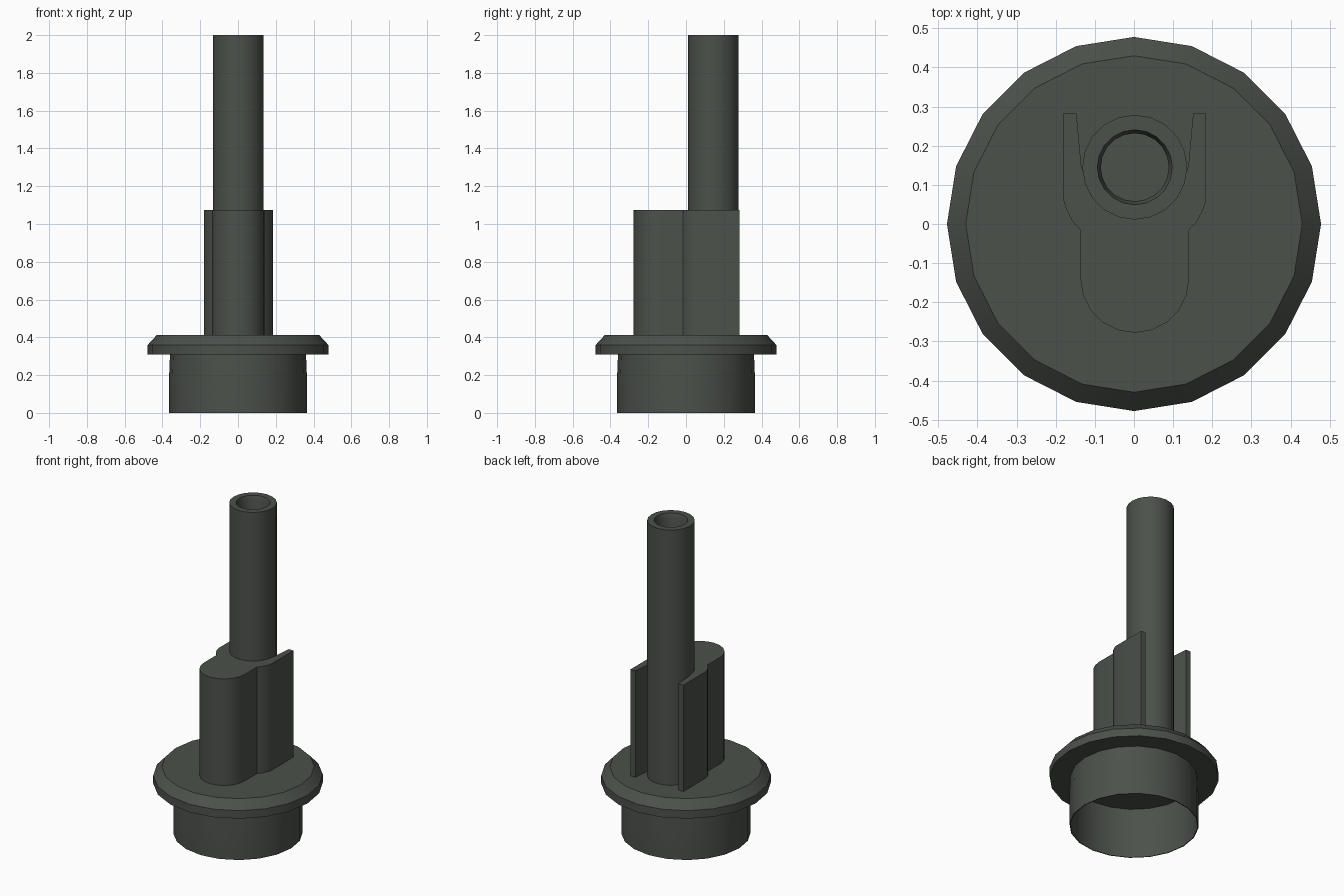
import bpy, bmesh, math

if "Cube" in bpy.data.objects:
    bpy.data.objects.remove(bpy.data.objects["Cube"], do_unlink=True)

# Single dark grey-green plastic
plastic = bpy.data.materials.new("dark_grey_green")
plastic.use_nodes = True
colour = (0.072, 0.082, 0.070, 1)
plastic.diffuse_color = colour
plastic.node_tree.nodes["Principled BSDF"].inputs["Base Color"].default_value = colour


def finish(name, bm, angle):
    bmesh.ops.recalc_face_normals(bm, faces=bm.faces)
    mesh = bpy.data.meshes.new(name)
    bm.to_mesh(mesh)
    bm.free()
    mesh.materials.append(plastic)
    obj = bpy.data.objects.new(name, mesh)
    bpy.context.collection.objects.link(obj)
    bpy.ops.object.select_all(action="DESELECT")
    obj.select_set(True)
    bpy.context.view_layer.objects.active = obj
    bpy.ops.object.shade_smooth_by_angle(angle=math.radians(angle))
    return obj


def lathe(name, profile, sides, centre=(0, 0), angle=35):
    """Revolve (radius, height) points; the ends are capped when on the axis."""
    bm = bmesh.new()
    rings = []
    for r, z in profile:
        if r == 0:
            rings.append([bm.verts.new((*centre, z))] * sides)
        else:
            rings.append([bm.verts.new((centre[0] + r * math.cos(math.tau * i / sides),
                                        centre[1] + r * math.sin(math.tau * i / sides), z))
                          for i in range(sides)])
    for a, b in zip(rings, rings[1:]):
        for i in range(sides):
            j = (i + 1) % sides
            quad = list(dict.fromkeys((a[i], a[j], b[j], b[i])))
            bm.faces.new(quad)
    return finish(name, bm, angle)


# Hollow cup under the flange, open at the bottom
lathe("base_cup", [(0.355, 0.312), (0.36, 0), (0.365, 0), (0.365, 0.19), (0.36, 0.312)], 20)

# Round flange with a bevelled upper edge
lathe("flange", [(0, 0.31), (0.478, 0.31), (0.478, 0.36), (0.43, 0.412), (0, 0.412)],
      20, angle=40)

# Tall tube with a tapered mouth
lathe("tube", [(0, 0.4), (0.134, 0.4), (0.134, 2.0), (0.096, 2.0),
               (0.087, 1.97), (0.087, 1.1), (0, 1.1)], 20, (0.002, 0.145))

# Bracket: rounded nose, concave shoulders and two arms beside the tube
half = [(0.139 * math.sin(math.pi * i / 10), -0.139 - 0.139 * math.cos(math.pi * i / 10))
        for i in range(1, 6)]
half += [(0.139, -0.015), (0.158, 0.005), (0.174, 0.035), (0.182, 0.06),
         (0.182, 0.282), (0.149, 0.282), (0.137, 0.15), (0.12, 0.09)]
outline = [(0, -0.278)] + half + [(-x, y) for x, y in reversed(half)]
bm = bmesh.new()
base = bm.faces.new([bm.verts.new((x + 0.002, y, 0.405)) for x, y in outline])
top = bmesh.ops.extrude_face_region(bm, geom=[base], use_keep_orig=True)["geom"]
bmesh.ops.translate(bm, vec=(0, 0, 0.67),
                    verts=[v for v in top if isinstance(v, bmesh.types.BMVert)])
finish("bracket", bm, 30)
